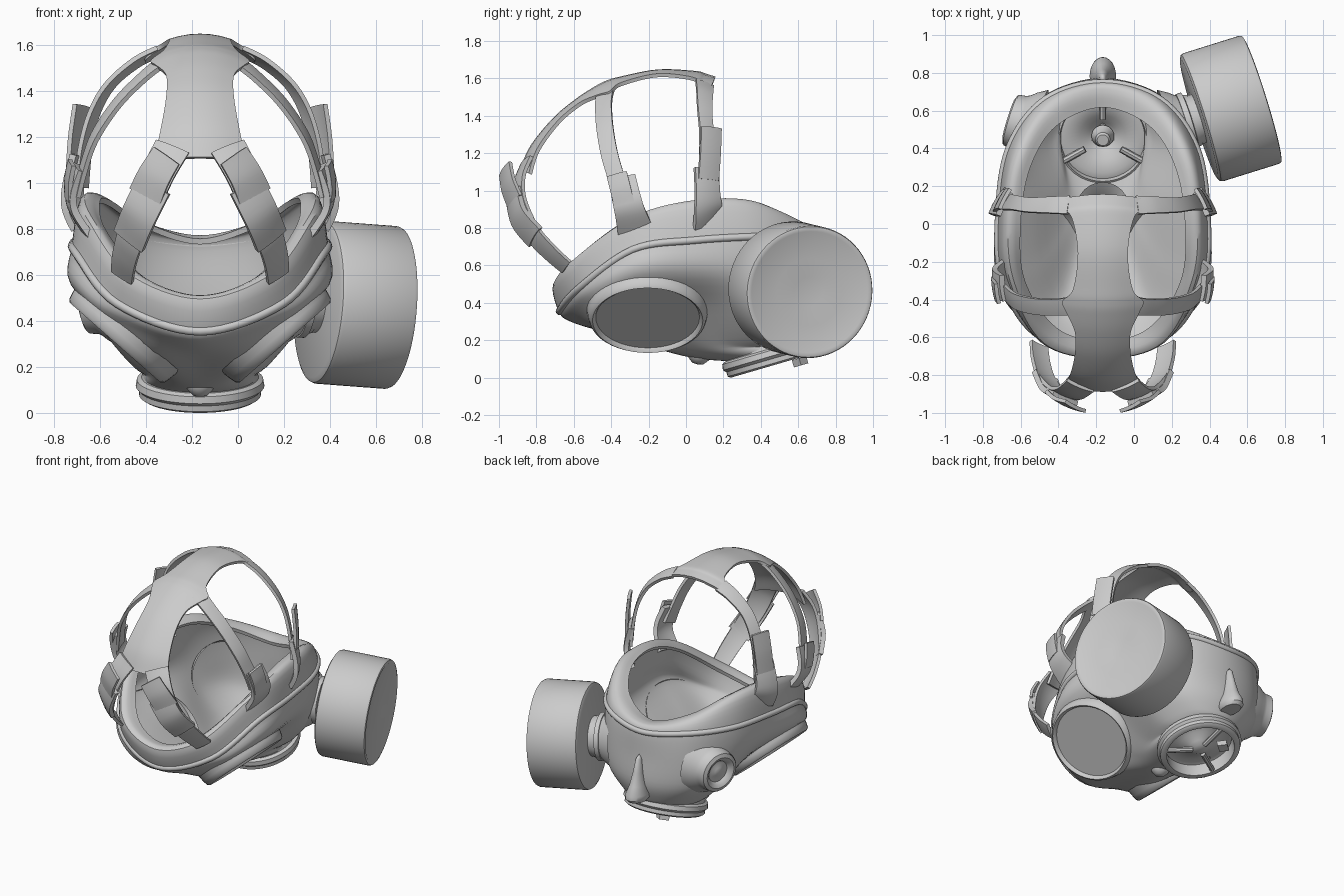
import bpy, bmesh, math
from mathutils import Vector

if "Cube" in bpy.data.objects:
    bpy.data.objects.remove(bpy.data.objects["Cube"])

CX = -0.165  # symmetry plane of the mask; all parts are laid out around x = 0 and shifted


def spline(pts, n, closed=False):
    """Catmull-Rom curve through points of any dimension."""
    p = [Vector(q) for q in pts]
    m = len(p)
    get = (lambda i: p[i % m]) if closed else (lambda i: p[max(0, min(m - 1, i))])
    out = []
    for i in range(m if closed else m - 1):
        a, b, c, d = get(i - 1), get(i), get(i + 1), get(i + 2)
        for k in range(n):
            t = k / n
            out.append(0.5 * (2 * b + (c - a) * t + (2 * a - 5 * b + 4 * c - d) * t * t
                              + (3 * b - a - 3 * c + d) * t ** 3))
    if not closed:
        out.append(p[-1].copy())
    return out


def make(name, rows, wrap=False, thick=0):
    """Skin a grid of rows of points into an object."""
    bm = bmesh.new()
    vs = [[bm.verts.new((v[0] + CX, v[1], v[2])) for v in r] for r in rows]
    n = len(rows[0])
    for a, b in zip(vs, vs[1:]):
        for j in range(n if wrap else n - 1):
            k = (j + 1) % n
            bm.faces.new((a[j], a[k], b[k], b[j]))
    bmesh.ops.remove_doubles(bm, verts=bm.verts, dist=1e-5)
    bmesh.ops.recalc_face_normals(bm, faces=bm.faces)
    me = bpy.data.meshes.new(name)
    bm.to_mesh(me)
    bm.free()
    ob = bpy.data.objects.new(name, me)
    bpy.context.collection.objects.link(ob)
    if thick:
        mod = ob.modifiers.new("Solidify", 'SOLIDIFY')
        mod.thickness, mod.offset = thick, 0
    return ob


def lathe(name, profile, center, axis, sx=1, sy=1, n=48):
    """Revolve (radius, height) pairs around an axis."""
    q = Vector(axis).normalized().to_track_quat('Z', 'Y')
    ang = [2 * math.pi * i / n for i in range(n)]
    rows = [[Vector(center) + q @ Vector((r * sx * math.cos(a), r * sy * math.sin(a), t)) for a in ang]
            for r, t in profile]
    return make(name, rows, wrap=True)


HEAD = Vector((0, -0.2, 0.8))


def strap(name, pts, side=1, thick=0.02):
    """Ribbon along (x, y, z, half width) points, curved over the head."""
    path = [Vector((p[0] * side, p[1], p[2], p[3])) for p in spline(pts, 6)]
    rows = []
    for i, p in enumerate(path):
        tan = (path[min(i + 1, len(path) - 1)] - path[max(i - 1, 0)]).to_3d()
        out = (p.to_3d() - HEAD).normalized()
        w = tan.cross(out).normalized() * p[3]
        rows.append([p.to_3d() + w * k - out * (p[3] * k) ** 2 * 1.3 for k in (-1, -.67, -.33, 0, .33, .67, 1)])
    return make(name, rows, thick=thick)


def full_loop(half):
    return half + [(-x, y, z) for x, y, z in half[-2:0:-1]]


# Face piece: half rings from the brow to the chin, from the seal lip down to the valve hole
lip = [(0, -.62, .49), (.25, -.55, .58), (.42, -.3, .79), (.44, 0, .91), (.39, .3, .91), (.25, .52, .82), (0, .62, .745)]
rim = [(0, -.70, .49), (.31, -.62, .60), (.48, -.31, .83), (.51, 0, .92), (.46, .34, .93), (.29, .60, .83), (0, .70, .76)]
seam = [(0, -.67, .36), (.35, -.57, .48), (.52, -.28, .69), (.54, .05, .74), (.485, .40, .76), (.30, .65, .76), (0, .74, .73)]
cheek = [(0, -.61, .31), (.37, -.52, .42), (.54, -.27, .55), (.53, .08, .57), (.475, .42, .56), (.30, .67, .56), (0, .75, .55)]
lower = [(0, -.42, .25), (.22, -.42, .26), (.33, -.20, .35), (.36, .10, .38), (.42, .42, .38), (.30, .66, .37), (0, .76, .36)]
base = [(0, -.02, .13), (.10, 0, .14), (.17, .06, .17), (.22, .20, .19), (.28, .45, .21), (.20, .65, .24), (0, .72, .24)]
hole = [(.24 * math.sin(a), .46 - .24 * math.cos(a), .16 - .06 * math.cos(a))
        for a in (math.pi * i / 6 for i in range(7))]
rings = [spline(full_loop(r), 8, True) for r in (lip, rim, seam, cheek, lower, base, hole)]
columns = [spline(c, 5) for c in zip(*rings)]
make("face_piece", list(zip(*columns)), wrap=True, thick=0.025)

# Raised piping around the seam
cu = bpy.data.curves.new("seam_piping", 'CURVE')
cu.dimensions, cu.bevel_depth, cu.bevel_resolution = '3D', 0.02, 3
sp = cu.splines.new('POLY')
sp.points.add(len(rings[2]) - 1)
for pt, v in zip(sp.points, rings[2]):
    pt.co = (v.x * 1.02 + CX, v.y * 1.01, v.z - .005, 1)
sp.use_cyclic_u = True
bpy.context.collection.objects.link(bpy.data.objects.new("seam_piping", cu))

# Eyepieces: skirt, rounded frame and recessed flat lens
for s in (1, -1):
    lathe("eyepiece", [(1.10, -.07), (1.07, -.02), (1.04, .01), (.99, .022), (.95, .012), (.93, 0), (0, 0)],
          (.355 * s, -.205, .322), (.66 * s, 0, -.75), .298, .265)

# Bridge bump between the eyes and moulded chin ridge
lathe("nose_bump", [(0, .05), (.03, .045), (.055, .02), (.08, -.03), (.14, -.09)], (0, .07, .12), (0, -.15, -1), n=24)
lathe("chin_ridge", [(0, 0), (.08, 0), (.1, .02), (.1, .05), (.07, .11), (.045, .2), (.025, .29), (0, .32)],
      (0, .785, .25), (0, -.05, 1), .7, 1, n=24)

# Outlet valve under the mouth: housing, floor with dome, spokes
VA = Vector((0, .28, -.96)).normalized()
VC = Vector((0, .48, .07))
lathe("outlet_valve_ring", [(.23, -.12), (.25, -.11), (.255, -.09), (.275, -.08), (.28, -.05), (.265, -.035),
                            (.265, -.01), (.25, 0), (.225, 0), (.22, -.08), (.23, -.12)], VC, VA)
lathe("outlet_valve_floor", [(.23, -.09), (.19, -.10), (.12, -.07), (.07, -.04), (.045, -.02), (0, -.015)], VC, VA)
lathe("outlet_valve_knob", [(.06, -.05), (.04, -.09), (.04, -.12), (.03, -.13), (0, -.13)], VC, VA, n=24)
quat = VA.to_track_quat('Z', 'Y')
for i in range(3):
    a = math.radians(90 + 120 * i)
    d = quat @ Vector((math.cos(a), math.sin(a), 0))
    lathe("valve_spoke", [(0, .05), (.018, .05), (.018, .23), (0, .23)], VC + VA * -.02, d, n=8)
    lathe("inner_valve_rib", [(0, .11), (.018, .11), (.018, .24), (0, .24)], VC + VA * -.11, d, n=8)
lathe("valve_tab", [(0, -.02), (.05, -.02), (.05, .02), (0, .02)], (-.08, .61, .085), VA, 1, .8, n=4)

# Side ports: filter canister on one cheek, plug on the other
for s in (1, -1):
    A = Vector((.93 * s, .29, -.07)).normalized()
    C = Vector((.675 * s, .61, .47))
    lathe("side_port", [(.21, -.34), (.18, -.29), (.155, -.26), (.145, -.24), (.14, -.20)], C, A)
    if s > 0:
        lathe("canister_neck", [(.13, -.26), (.16, -.255), (.16, -.225), (.14, -.22), (.13, -.15)], C, A)
        lathe("filter_canister", [(0, -.175), (.33, -.175), (.35, -.165), (.355, -.15), (.355, .16), (.35, .172),
                                  (.335, .176), (.325, .172), (.18, .165), (.08, .155), (0, .15)], C, A, n=64)
    else:
        lathe("port_plug", [(.13, -.24), (.14, -.22), (.135, -.195), (.11, -.185), (.09, -.195), (.075, -.215),
                            (.05, -.215), (.03, -.205), (0, -.20)], C, A)

# Head harness: crown plate down the back of the head
strap("crown_plate", [(0, .155, 1.60, .24), (0, .10, 1.617, .235), (0, .05, 1.63, .165), (0, -.15, 1.638, .13),
                      (0, -.35, 1.60, .155), (0, -.42, 1.58, .21), (0, -.48, 1.55, .19), (0, -.58, 1.485, .145),
                      (0, -.70, 1.385, .145), (0, -.82, 1.24, .17), (0, -.88, 1.11, .20)])
for s in (1, -1):
    # Temple and side bands
    strap("temple_band", [(.18, .10, 1.575, .05), (.28, .10, 1.525, .045), (.39, .10, 1.43, .04), (.46, .11, 1.31, .04),
                          (.50, .115, 1.16, .045), (.52, .12, .98, .05)], s)
    strap("side_band", [(.15, -.43, 1.54, .05), (.24, -.44, 1.47, .045), (.36, -.435, 1.35, .045), (.46, -.41, 1.20, .045),
                        (.51, -.37, 1.06, .045), (.54, -.34, .95, .05)], s)
    # Rear leg, split from the bottom of the plate
    strap("rear_band", [(.12, -.86, 1.16, .08), (.18, -.90, 1.05, .075), (.235, -.89, .92, .07), (.30, -.82, .77, .065),
                        (.33, -.73, .67, .06), (.34, -.64, .59, .055)], s)
    # Buckle pads on the mask and loose strap ends
    strap("temple_pad", [(.525, .11, 1.12, .07), (.555, .115, 1.0, .07), (.555, .12, .91, .08), (.51, .12, .82, .09)], s, .03)
    strap("side_pad", [(.53, -.34, 1.07, .07), (.565, -.32, .97, .075), (.56, -.30, .89, .08), (.50, -.27, .79, .095)], s, .03)
    strap("rear_pad", [(.20, -.93, .99, .08), (.265, -.90, .86, .08), (.31, -.81, .75, .08)], s, .03)
    strap("temple_strap_end", [(.55, .12, 1.06, .06), (.54, .13, 1.2, .06), (.52, .135, 1.34, .06)], s)
    strap("side_strap_end", [(.575, -.33, .93, .055), (.575, -.35, 1.01, .055), (.56, -.37, 1.09, .055)], s)
    strap("rear_strap_end", [(.24, -.92, .94, .08), (.20, -.955, 1.03, .075), (.145, -.97, 1.12, .07)], s)

# Apply modifiers and smooth, keeping hard edges
bpy.ops.object.select_all(action='SELECT')
bpy.context.view_layer.objects.active = bpy.data.objects["face_piece"]
bpy.ops.object.convert(target='MESH')
bpy.ops.object.shade_smooth_by_angle(angle=math.radians(40))
